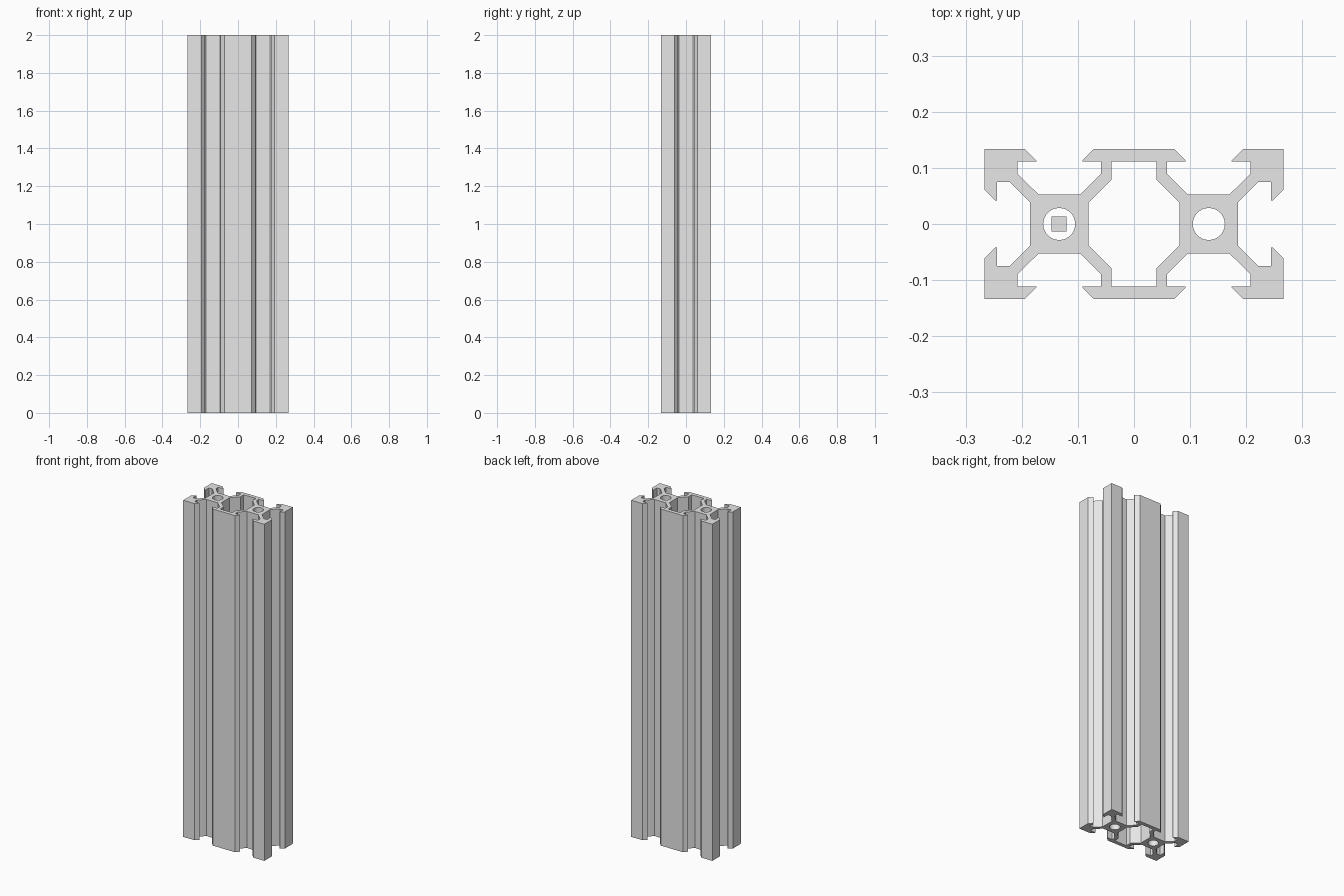
import bpy
from math import sin, cos, pi

cube = bpy.data.objects.get("Cube")
if cube:
    bpy.data.objects.remove(cube, do_unlink=True)

LENGTH = 2.0
CELL = 0.1333      # distance from the centre to each bore, and half the depth
EDGE = 2 * CELL    # half the width
LIP = 0.111        # inner face of the slot lips
BORE = 0.0285

# Material
metal = bpy.data.materials.new("aluminium grey")
metal.use_nodes = True
colour = (0.8, 0.8, 0.8, 1.0)
metal.diffuse_color = colour
metal.node_tree.nodes["Principled BSDF"].inputs["Base Color"].default_value = colour


def mirrored(quarter):
    """Closed outline from one quarter running from the x axis to the y axis."""
    half = quarter + [(-x, y) for x, y in reversed(quarter)]
    return half + [(x, -y) for x, y in reversed(half)]


def circle(cx, radius, sides=32):
    return [(cx + radius * cos(2 * pi * i / sides), radius * sin(2 * pi * i / sides))
            for i in range(sides)]


def extrude_outlines(name, outlines, z_centre, height):
    """Fill nested outlines, with inner ones as holes, and extrude them along z."""
    curve = bpy.data.curves.new(name + "_profile", "CURVE")
    curve.dimensions = "2D"
    curve.fill_mode = "BOTH"
    curve.extrude = height / 2
    for points in outlines:
        spline = curve.splines.new("POLY")
        spline.points.add(len(points) - 1)
        for point, (x, y) in zip(spline.points, points):
            point.co = (x, y, 0, 1)
        spline.use_cyclic_u = True
    obj = bpy.data.objects.new(name, curve)
    bpy.context.collection.objects.link(obj)
    obj.location.z = z_centre
    bpy.ops.object.select_all(action="DESELECT")
    bpy.context.view_layer.objects.active = obj
    obj.select_set(True)
    bpy.ops.object.convert(target="MESH")
    obj = bpy.context.object
    obj.name = name
    # Weld the caps to the walls
    bpy.ops.object.mode_set(mode="EDIT")
    bpy.ops.mesh.select_all(action="SELECT")
    bpy.ops.mesh.remove_doubles(threshold=0.0001)
    bpy.ops.mesh.normals_make_consistent(inside=False)
    bpy.ops.object.mode_set(mode="OBJECT")
    obj.data.materials.clear()
    obj.data.materials.append(metal)
    bpy.ops.object.shade_smooth_by_angle(angle=pi / 9)
    return obj


# Outer contour: side slot, corner, wide-face slot, centre plate
outer = mirrored([
    (0.185, 0.038), (0.222, 0.075), (0.244, 0.075), (0.244, 0.042),
    (0.247, 0.042), (EDGE, 0.061), (EDGE, CELL), (0.194, CELL),
    (0.174, 0.113), (0.174, LIP), (0.208, LIP), (0.208, 0.09),
    (0.17, 0.0525), (0.096, 0.0525), (0.0585, 0.09), (0.0585, LIP),
    (0.092, LIP), (0.092, 0.113), (0.072, CELL),
])
# Central hollow
hollow = mirrored([(0.081, 0.038), (0.04, 0.079), (0.04, LIP)])

extrude_outlines("slotted_rail",
                 [outer, hollow, circle(-CELL, BORE), circle(CELL, BORE)],
                 LENGTH / 2, LENGTH)

# Small block inside the right bore
bpy.ops.mesh.primitive_cube_add(size=0.0267, location=(-CELL, 0, LENGTH / 2))
block = bpy.context.object
block.name = "bore_block"
block.data.materials.append(metal)
